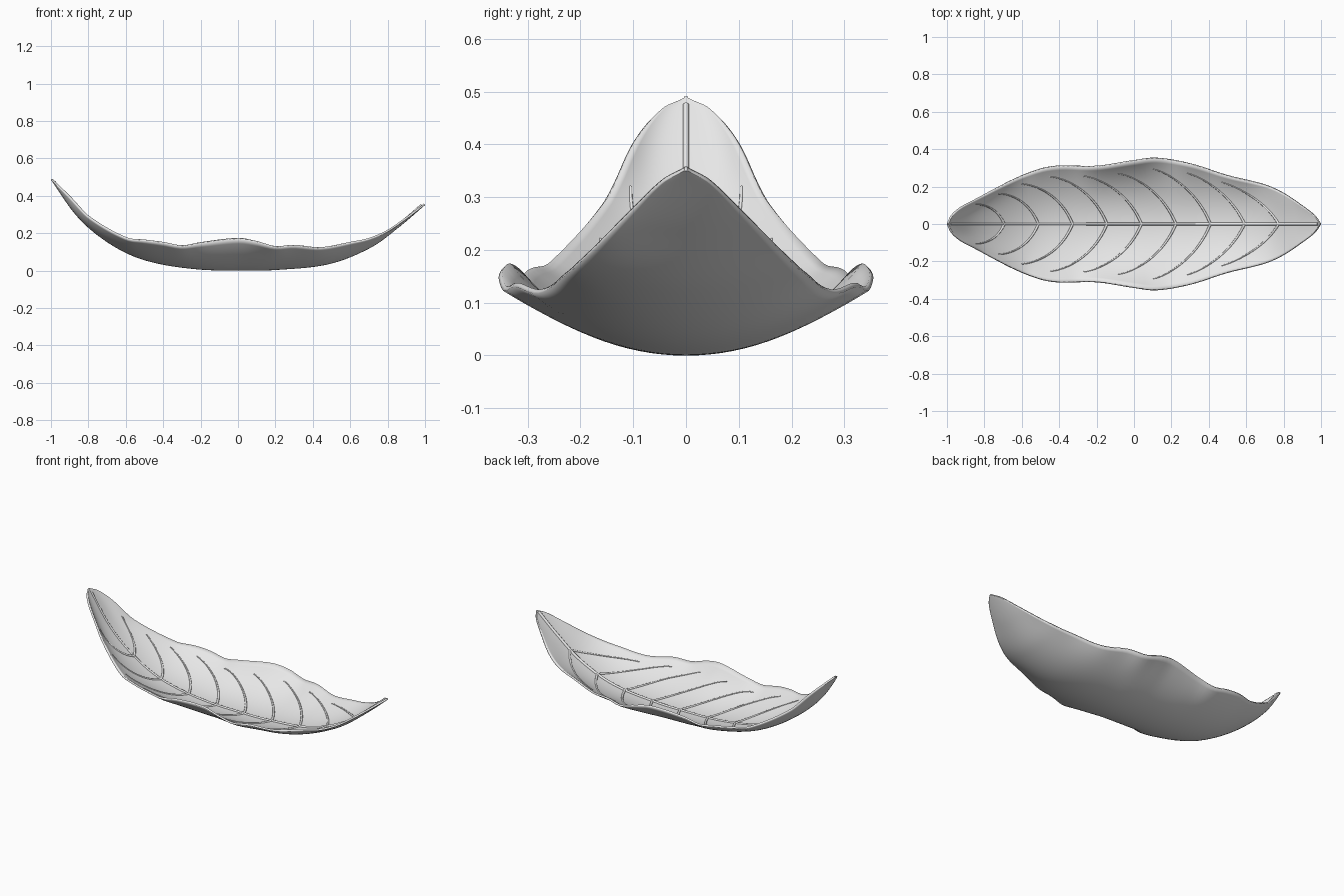
import bpy, math
from mathutils import Vector

cube = bpy.data.objects.get("Cube")
if cube:
    bpy.data.objects.remove(cube, do_unlink=True)

THICK = 0.01

# Profiles along the length: half width, midline height, rim height
WIDTH = [(-1, .003), (-.98, .045), (-.93, .09), (-.85, .133), (-.64, .243),
         (-.5, .297), (-.4, .313), (-.2, .312), (0, .342), (.12, .355),
         (.3, .325), (.5, .262), (.7, .212), (.8, .167), (.9, .1),
         (.97, .045), (1, .003)]
MID = [(-1, .485), (-.87, .3), (-.74, .18), (-.58, .085), (-.42, .035), (-.2, .005),
       (0, 0), (.2, .003), (.49, .035), (.715, .125), (.865, .235), (1, .35)]
RIM = [(-1, .485), (-.9, .39), (-.8, .285), (-.6, .17), (-.5, .158), (-.4, .145),
       (-.3, .127), (-.2, .145), (0, .168), (.1, .15), (.2, .122), (.3, .13),
       (.44, .117), (.6, .145), (.7, .165), (.8, .207), (.9, .275), (1, .35)]


def curve_at(table, x):
    """Smooth interpolation through a table of points."""
    x = max(-1, min(1, x))
    n = len(table)
    i = next((k for k in range(n - 1) if x <= table[k + 1][0]), n - 2)

    def slope(k):
        a, b = table[max(k - 1, 0)], table[min(k + 1, n - 1)]
        return (b[1] - a[1]) / (b[0] - a[0])
    (x0, y0), (x1, y1) = table[i], table[i + 1]
    h = x1 - x0
    t = (x - x0) / h
    return ((1 + 2 * t) * (1 - t) ** 2 * y0 + t * (1 - t) ** 2 * h * slope(i)
            + t * t * (3 - 2 * t) * y1 + t * t * (t - 1) * h * slope(i + 1))


def surface(x, y):
    """Cupped blade whose rim ripples up and down."""
    w = curve_at(WIDTH, x)
    mid = curve_at(MID, x)
    ripple = curve_at(RIM, x) - mid - 1.1 * w * w
    return Vector((x, y, mid + 1.1 * y * y + ripple * min(1, abs(y) / w) ** 4))


def lifted(x, y, lift):
    """Point on the upper face of the blade, moved along the normal."""
    e = .004
    dx = surface(x + e, y) - surface(x - e, y)
    dy = surface(x, y + e) - surface(x, y - e)
    return surface(x, y) + dx.cross(dy).normalized() * lift


def make_material(name, value):
    mat = bpy.data.materials.new(name)
    mat.use_nodes = True
    color = (value, value, value, 1)
    mat.diffuse_color = color
    bsdf = next(n for n in mat.node_tree.nodes if n.type == 'BSDF_PRINCIPLED')
    bsdf.inputs["Base Color"].default_value = color
    return mat


leaf_grey = make_material("leaf grey", .8)

# Leaf blade
NX, NY = 110, 32
verts, faces = [], []
for i in range(NX + 1):
    x = -math.cos(math.pi * i / NX)
    w = curve_at(WIDTH, x)
    for j in range(NY + 1):
        verts.append(surface(x, w * (2 * j / NY - 1)))
for i in range(NX):
    for j in range(NY):
        a = i * (NY + 1) + j
        faces.append((a, a + NY + 1, a + NY + 2, a + 1))
mesh = bpy.data.meshes.new("leaf_blade")
mesh.from_pydata(verts, [], faces)
mesh.materials.append(leaf_grey)
blade = bpy.data.objects.new("leaf_blade", mesh)
bpy.context.collection.objects.link(blade)
solid = blade.modifiers.new("thickness", 'SOLIDIFY')
solid.thickness = THICK
solid.offset = 1
bpy.context.view_layer.objects.active = blade
blade.select_set(True)
bpy.ops.object.shade_smooth_by_angle(angle=math.radians(40))
blade.select_set(False)


def vein(name, path, radius, tip):
    """Tapered tube half sunk into the upper face."""
    data = bpy.data.curves.new(name, 'CURVE')
    data.dimensions = '3D'
    data.bevel_depth = radius
    data.bevel_resolution = 2
    data.use_fill_caps = True
    spline = data.splines.new('POLY')
    spline.points.add(len(path) - 1)
    for k, (x, y) in enumerate(path):
        s = k / (len(path) - 1)
        spline.points[k].co = (*lifted(x, y, THICK), 1)
        spline.points[k].radius = 1 + (tip - 1) * s
    spline.use_smooth = True
    data.materials.append(leaf_grey)
    bpy.context.collection.objects.link(bpy.data.objects.new(name, data))


# Midrib
vein("midrib", [(-.99 + 1.98 * k / 60, 0) for k in range(61)][::-1], .009, .6)

# Side veins, mirrored left and right
for n in range(9):
    root = -.7 + .185 * n
    sweep = min(.31, .155 + .06 * n)
    reach = .84 * curve_at(WIDTH, root - sweep)
    bend = 1.75 - .07 * n
    for side, label in ((1, "back"), (-1, "front")):
        path = []
        for k in range(25):
            s = k / 24
            path.append((root - sweep * (.5 * s + .5 * s * s),
                         side * reach * (1 - (1 - s) ** bend)))
        vein(f"side_vein_{label}_{n + 1}", path, .007, .4)
